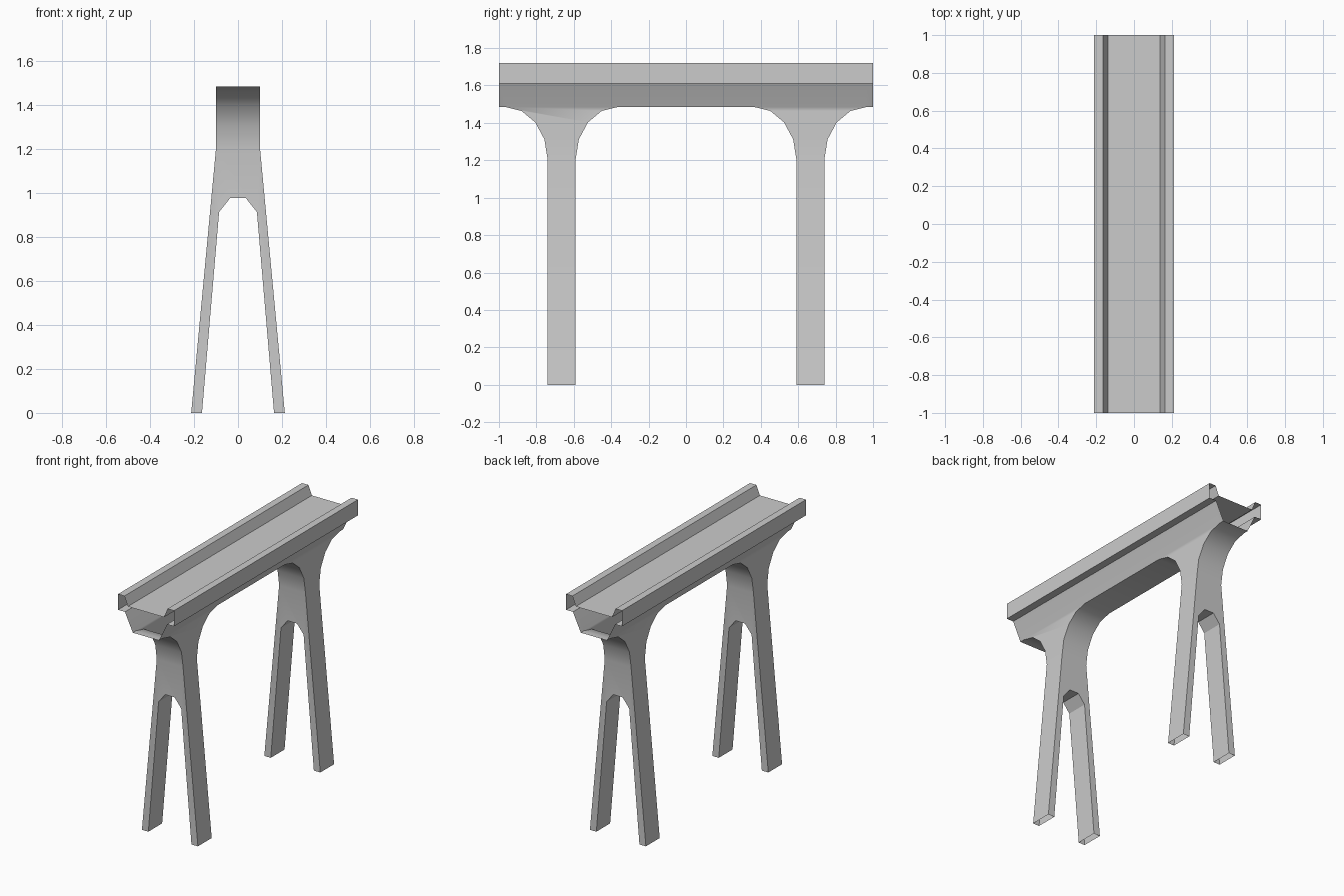
import bpy, bmesh
from math import sin, cos, radians, pi

if "Cube" in bpy.data.objects:
    bpy.data.objects.remove(bpy.data.objects["Cube"])


def make_object(name, faces):
    """Build one welded mesh from a list of point loops."""
    bm = bmesh.new()
    for f in faces:
        bm.faces.new([bm.verts.new(p) for p in f])
    bmesh.ops.remove_doubles(bm, verts=bm.verts[:], dist=0.0005)
    bmesh.ops.recalc_face_normals(bm, faces=bm.faces[:])
    me = bpy.data.meshes.new(name)
    bm.to_mesh(me)
    bm.free()
    ob = bpy.data.objects.new(name, me)
    bpy.context.collection.objects.link(ob)
    bpy.ops.object.select_all(action='DESELECT')
    ob.select_set(True)
    bpy.context.view_layer.objects.active = ob
    bpy.ops.object.shade_smooth_by_angle(angle=radians(30))
    return ob


def bridge(a, b):
    """Quads between two matching point lists."""
    return [[a[i], a[i + 1], b[i + 1], b[i]] for i in range(len(a) - 1)]


# Deck trough: floor, hollow parapets and their undersides, open at both ends
half = [(0.16, 1.612), (0.213, 1.612), (0.213, 1.72), (0.164, 1.72), (0.138, 1.655)]
section = half + [(-x, z) for x, z in reversed(half)]
make_object("deck_trough", bridge([(x, -1, z) for x, z in section],
                                  [(x, 1, z) for x, z in section]))

# Shared dimensions of girder and piers
W, ZB, ZS = 0.10, 1.485, 1.205      # girder half width, its underside, fillet start
Y0, Y1, A = 0.59, 0.74, 0.225       # pier faces and fillet reach

# Pier outline in y/z: inner fillet down, outer fillet up
arc = [(A * (1 - cos(t * pi / 8)), ZS + (ZB - ZS) * sin(t * pi / 8)) for t in range(5)]
inner = [(Y0 - d, z) for d, z in reversed(arc)]
outer = [(Y1 + d, z) for d, z in arc]

# Split leg outline in x/z, with a chamfered arch between the legs
slot = [(0.164, 0), (0.086, 0.914), (0.036, 0.977),
        (-0.036, 0.977), (-0.086, 0.914), (-0.164, 0)]
legs = [(W, ZS), (0.213, 0)] + slot + [(-0.213, 0), (-W, ZS)]

faces = []
ys = [-1, -Y1 - A, -Y0 + A, Y0 - A, Y1 + A, 1]

# Sloping girder sides
for s in (1, -1):
    faces += bridge([(s * 0.16, y, 1.612) for y in ys], [(s * W, y, ZB) for y in ys])

# Girder underside between and beyond the piers
for i in (0, 2, 4):
    faces.append([(-W, ys[i], ZB), (W, ys[i], ZB), (W, ys[i + 1], ZB), (-W, ys[i + 1], ZB)])

# Two piers: fillets, flat heads, leg faces, leg sides and slot (feet left open)
for m in (1, -1):
    for curve in (inner, outer):
        faces += bridge([(-W, m * y, z) for y, z in curve], [(W, m * y, z) for y, z in curve])
    for s in (1, -1):
        faces.append([(s * W, m * y, z) for y, z in inner + outer])
        faces.append([(s * W, m * Y0, ZS), (s * W, m * Y1, ZS),
                      (s * 0.213, m * Y1, 0), (s * 0.213, m * Y0, 0)])
    for y in (Y0, Y1):
        faces.append([(x, m * y, z) for x, z in legs])
    faces += bridge([(x, m * Y0, z) for x, z in slot], [(x, m * Y1, z) for x, z in slot])

make_object("girder_and_piers", faces)
